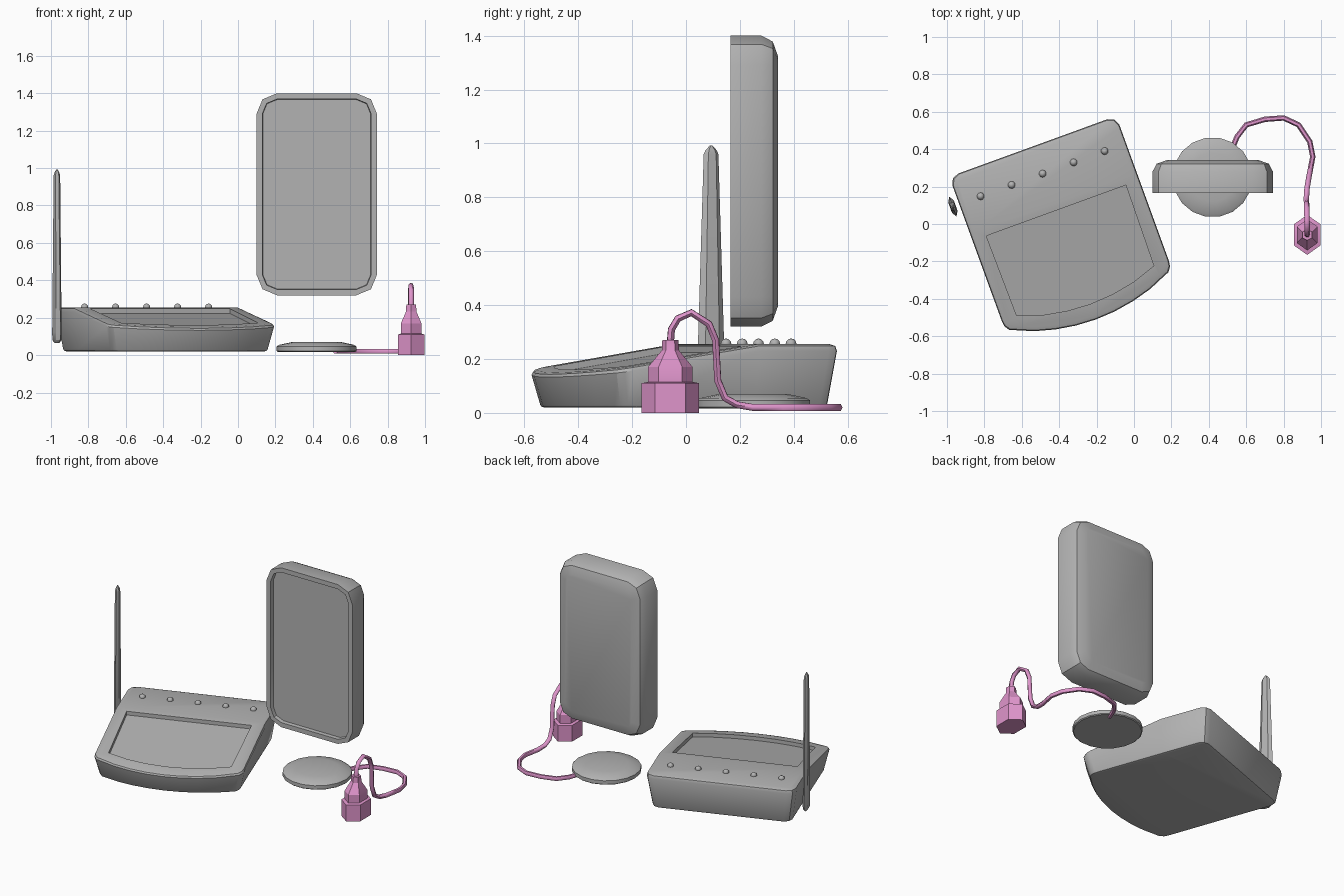
import bpy, bmesh, math
from mathutils import Vector, Matrix

if "Cube" in bpy.data.objects:
    bpy.data.objects.remove(bpy.data.objects["Cube"])


def material(name, rgb):
    m = bpy.data.materials.new(name)
    m.diffuse_color = (*rgb, 1)
    m.use_nodes = True
    m.node_tree.nodes["Principled BSDF"].inputs["Base Color"].default_value = m.diffuse_color
    return m


GREY = material("grey plastic", (0.45, 0.45, 0.45))
PINK = material("pink rubber", (0.74, 0.30, 0.60))


def smooth(ob, angle=30):
    bpy.ops.object.select_all(action='DESELECT')
    ob.select_set(True)
    bpy.context.view_layer.objects.active = ob
    bpy.ops.object.shade_smooth_by_angle(angle=math.radians(angle))


def loft(name, rings, mat, edit=None):
    """Skin matching rings of points, cap both ends, then run an optional edit."""
    bm = bmesh.new()
    vs = [[bm.verts.new(p) for p in r] for r in rings]
    n = len(vs[0])
    for a, b in zip(vs, vs[1:]):
        for i in range(n):
            j = (i + 1) % n
            bm.faces.new((a[i], a[j], b[j], b[i]))
    bm.faces.new(vs[0][::-1])
    bm.faces.new(vs[-1])
    bmesh.ops.recalc_face_normals(bm, faces=bm.faces)
    if edit:
        edit(bm)
    me = bpy.data.meshes.new(name)
    bm.to_mesh(me)
    bm.free()
    me.materials.append(mat)
    ob = bpy.data.objects.new(name, me)
    bpy.context.collection.objects.link(ob)
    return ob


def hexagon(rx, ry, z, k=0.53):
    return [(0, ry, z), (-rx, ry * k, z), (-rx, -ry * k, z),
            (0, -ry, z), (rx, -ry * k, z), (rx, ry * k, z)]


# Console frame: turned 20 degrees about z
TURN = Matrix.Rotation(math.radians(20), 4, 'Z')
FRAME = TURN @ Matrix.Translation((-0.367, 0, 0))
BREAK, SLOPE, Z0, Z1 = 0.25, 0.165, 0.02, 0.255


def lean(p):
    """Lower the top in front of the break line to form the sloping face."""
    if p.y < BREAK:
        p.z -= SLOPE * (BREAK - p.y) * (p.z - Z0) / (Z1 - Z0)


def mirrored(half):
    return half + [(-x, y) for x, y in reversed(half) if x > 0]


# Console body with bowed front and rounded corners
half = [(u, -0.41 + 0.1 * (u / 0.45) ** 2) for u in (0, 0.11, 0.22, 0.33)]
half += [(0.42, -0.318), (0.452, -0.305), (0.47, -0.28), (0.475, -0.25),
         (0.475, 0.525), (0.46, 0.56), (0.425, 0.575)]
outline = mirrored(half)
MID = 0.1


def body_ring(z, s):
    return [(x * s, MID + (y - MID) * s, z) for x, y in outline]


def shape_console(bm):
    bmesh.ops.bisect_plane(bm, geom=bm.verts[:] + bm.edges[:] + bm.faces[:],
                           plane_co=(0, BREAK, 0), plane_no=(0, 1, 0))
    for v in bm.verts:
        lean(v.co)


console = loft("console", [body_ring(*r) for r in (
    (0.02, 0.91), (0.024, 0.93), (0.035, 0.94), (0.23, 1.0),
    (0.248, 0.99), (0.255, 0.955))], GREY, shape_console)

# Sunken console screen, cut along the slope
recess = mirrored([(0, -0.322), (0.13, -0.314), (0.26, -0.29),
                   (0.39, -0.246), (0.397, 0.21)])
cutter = loft("screen_cutter", [
    [(x, y, Z1 - SLOPE * (BREAK - y) + dz) for x, y in recess]
    for dz in (-0.025, 0.1)], GREY)
cutter.hide_render = True
cut = console.modifiers.new("screen recess", 'BOOLEAN')
cut.operation, cut.solver, cut.object = 'DIFFERENCE', 'EXACT', cutter
bpy.context.view_layer.objects.active = console
bpy.ops.object.modifier_apply(modifier=cut.name)
bpy.data.objects.remove(cutter)
console.matrix_world = FRAME
smooth(console)

# Row of five indicator buttons
for i in range(5):
    bpy.ops.mesh.primitive_uv_sphere_add(
        segments=10, ring_count=6, radius=0.02,
        location=FRAME @ Vector((-0.353 + 0.1765 * i, 0.42, 0.256)))
    b = bpy.context.object
    b.name = f"indicator_{i + 1}"
    b.data.materials.append(GREY)
    smooth(b, 60)

# Flat tapering antenna on the console's left side
antenna = loft("antenna", [hexagon(*r) for r in (
    (0.008, 0.03, 0.065), (0.016, 0.052, 0.08), (0.016, 0.056, 0.12),
    (0.013, 0.029, 0.96), (0.010, 0.022, 0.975), (0.003, 0.004, 0.993))], GREY)
antenna.matrix_world = FRAME @ Matrix.Translation((-0.511, 0.4185, 0))
smooth(antenna)


# Upright display panel with a shallow sunken screen
def panel_ring(y, inset):
    r = max(0.11 - inset, 0.05)
    hx, hz = 0.322 - inset - r, 0.54 - inset - r
    pts = []
    for q, (sx, sz) in enumerate(((1, 1), (-1, 1), (-1, -1), (1, -1))):
        for k in range(3):
            a = math.radians(90 * q + 45 * k)
            pts.append((0.421 + sx * hx + r * math.cos(a), y,
                        0.86 + sz * hz + r * math.sin(a)))
    return pts


panel = loft("display_panel", [panel_ring(*r) for r in (
    (0.19, 0.034), (0.165, 0.031), (0.165, 0), (0.28, 0),
    (0.322, 0.022), (0.341, 0.075))], GREY)
smooth(panel)


# Round stand disc
def circle(z, r, n=18):
    return [(0.42 + r * math.cos(math.tau * i / n),
             0.25 + r * math.sin(math.tau * i / n), z) for i in range(n)]


disc = loft("stand_disc", [circle(*r) for r in (
    (0.017, 0.208), (0.022, 0.214), (0.046, 0.214), (0.055, 0.2),
    (0.07, 0.13))], GREY)
smooth(disc)

# Six-sided stepped plug
plug = loft("plug", [hexagon(*r) for r in (
    (0.071, 0.107, 0.0), (0.071, 0.107, 0.11), (0.055, 0.083, 0.115),
    (0.055, 0.083, 0.17), (0.028, 0.032, 0.232), (0.026, 0.03, 0.27))], PINK)
plug.location = (0.926, -0.058, 0)
smooth(plug, 25)

# Cable from the disc to the plug
path = [(0.52, 0.39, 0.022), (0.55, 0.465, 0.02), (0.60, 0.53, 0.02),
        (0.70, 0.56, 0.02), (0.80, 0.567, 0.02), (0.88, 0.53, 0.02),
        (0.94, 0.44, 0.02), (0.956, 0.36, 0.02), (0.935, 0.25, 0.02),
        (0.925, 0.19, 0.03), (0.922, 0.145, 0.055), (0.922, 0.118, 0.12),
        (0.923, 0.11, 0.27), (0.924, 0.085, 0.33), (0.925, 0.02, 0.372),
        (0.926, -0.03, 0.35), (0.926, -0.054, 0.31), (0.926, -0.058, 0.26)]
curve = bpy.data.curves.new("cable", 'CURVE')
curve.dimensions = '3D'
curve.bevel_depth = 0.0145
curve.bevel_resolution = 1
curve.use_fill_caps = True
spline = curve.splines.new('POLY')
spline.points.add(len(path) - 1)
for p, co in zip(spline.points, path):
    p.co = (*co, 1)
curve.materials.append(PINK)
cable = bpy.data.objects.new("cable", curve)
bpy.context.collection.objects.link(cable)
bpy.ops.object.select_all(action='DESELECT')
cable.select_set(True)
bpy.context.view_layer.objects.active = cable
bpy.ops.object.convert(target='MESH')
smooth(bpy.context.object, 60)
